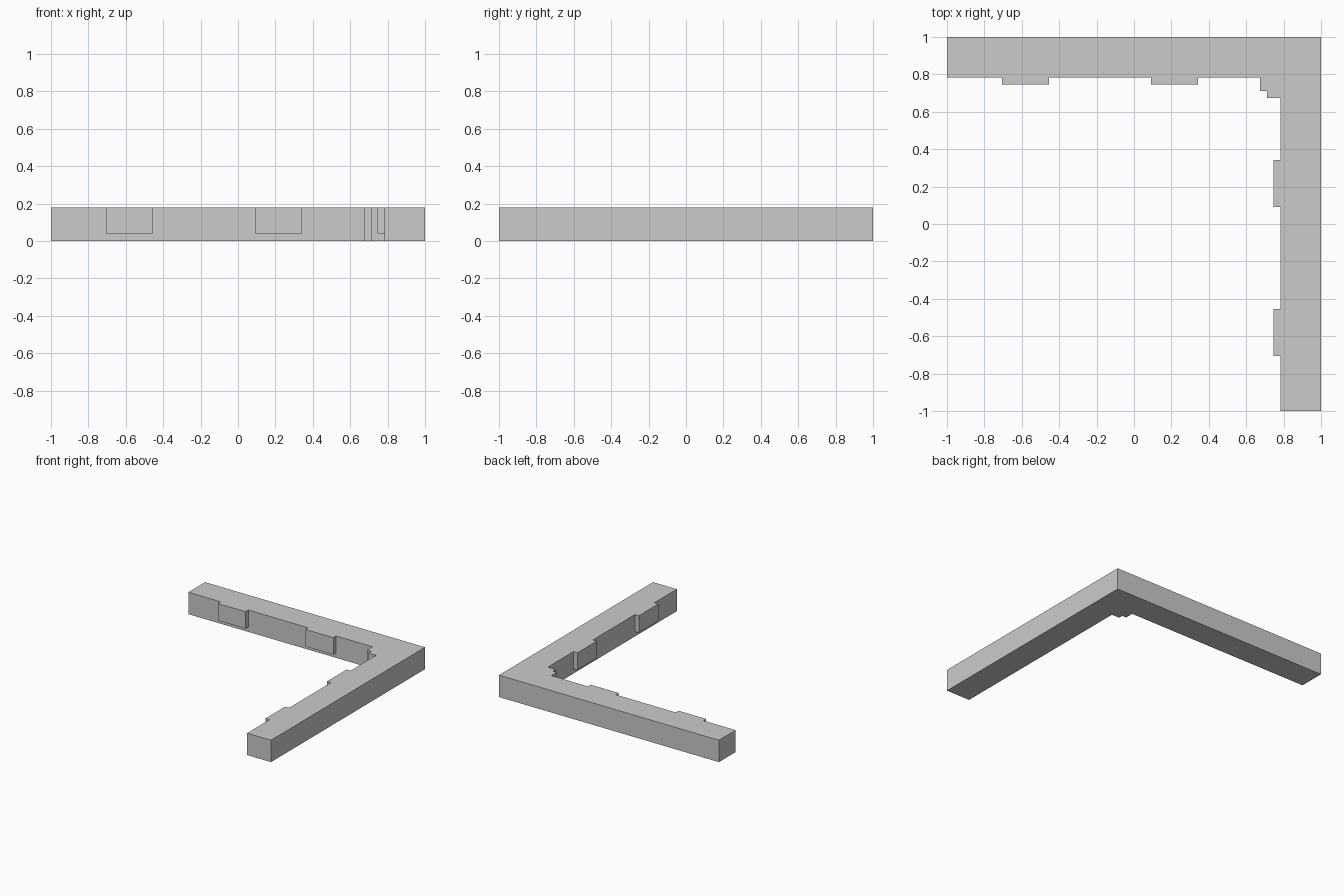
import bpy, bmesh

if "Cube" in bpy.data.objects:
    bpy.data.objects.remove(bpy.data.objects["Cube"])

HEIGHT = 0.18      # wall height
INNER = 0.783      # inner wall line
PAD_FACE = 0.747   # face of the raised pads
PAD_BASE = 0.04    # underside of the pads
PADS = [(-0.707, -0.455), (0.09, 0.343)]


def make_prisms(name, prisms):
    """Object made of outlines extruded between two heights."""
    bm = bmesh.new()
    for outline, z0, z1 in prisms:
        face = bm.faces.new([bm.verts.new((x, y, z0)) for x, y in outline])
        up = bmesh.ops.extrude_face_region(bm, geom=[face])["geom"]
        verts = [g for g in up if isinstance(g, bmesh.types.BMVert)]
        bmesh.ops.translate(bm, verts=verts, vec=(0, 0, z1 - z0))
    bmesh.ops.recalc_face_normals(bm, faces=bm.faces)
    mesh = bpy.data.meshes.new(name)
    bm.to_mesh(mesh)
    bm.free()
    obj = bpy.data.objects.new(name, mesh)
    bpy.context.collection.objects.link(obj)
    return obj


# L-shaped wall, symmetric about the x = y diagonal, with a stepped inner corner
half = [(-1, 1), (-1, INNER), (0.675, INNER), (0.675, 0.712), (0.712, 0.712)]
mirrored = [(y, x) for x, y in reversed(half[:-1])]
wall = make_prisms("corner_wall", [(half + mirrored + [(1, 1)], 0, HEIGHT)])

# Raised pads on both inner walls, lifted off the floor
pads = []
for a, b in PADS:
    outline = [(a, PAD_FACE), (b, PAD_FACE), (b, 0.85), (a, 0.85)]
    pads.append((outline, PAD_BASE, HEIGHT))
    pads.append(([(y, x) for x, y in outline], PAD_BASE, HEIGHT))
pad_tool = make_prisms("wall_pads", pads)
pad_tool.hide_render = True

# Fuse the pads into the wall, then drop the helper
mod = wall.modifiers.new("fuse_pads", "BOOLEAN")
mod.operation = "UNION"
mod.solver = "EXACT"
mod.object = pad_tool
bpy.context.view_layer.objects.active = wall
wall.select_set(True)
bpy.ops.object.modifier_apply(modifier=mod.name)
bpy.data.objects.remove(pad_tool, do_unlink=True)
